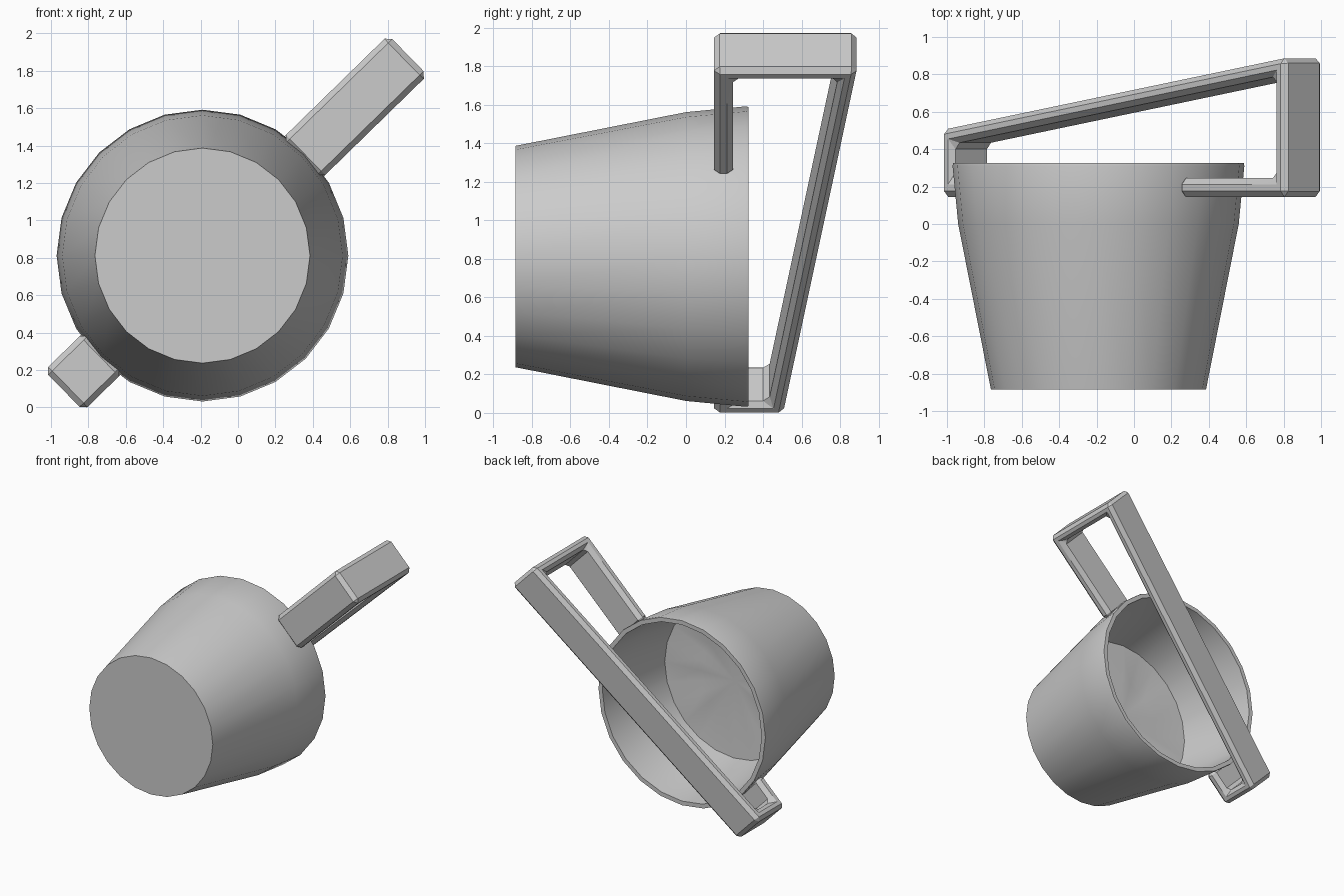
import bpy, bmesh, math, random
from mathutils import Vector

if "Cube" in bpy.data.objects:
    bpy.data.objects.remove(bpy.data.objects["Cube"])

random.seed(4)
CX, CZ = -0.19, 0.812          # bucket axis runs along y
ANG = math.radians(44.3)       # tilt of the handle about that axis
U = Vector((math.cos(ANG), 0, math.sin(ANG)))
W = Vector((-math.sin(ANG), 0, math.cos(ANG)))
CENTRE = Vector((CX, 0, CZ))
SIDES = 24

grey = bpy.data.materials.new("grey")
grey.diffuse_color = (0.6, 0.6, 0.6, 1)
grey.use_nodes = True
grey.node_tree.nodes["Principled BSDF"].inputs["Base Color"].default_value = grey.diffuse_color


def finish(name, bm, angle=40):
    bmesh.ops.recalc_face_normals(bm, faces=bm.faces)
    mesh = bpy.data.meshes.new(name)
    bm.to_mesh(mesh)
    bm.free()
    ob = bpy.data.objects.new(name, mesh)
    bpy.context.collection.objects.link(ob)
    mesh.materials.append(grey)
    bpy.ops.object.select_all(action='DESELECT')
    ob.select_set(True)
    bpy.context.view_layer.objects.active = ob
    bpy.ops.object.shade_smooth_by_angle(angle=math.radians(angle))
    return ob


def ring(bm, y, r, wobble=0.0):
    return [bm.verts.new((CX + r * math.cos(math.tau * i / SIDES),
                          y + random.uniform(-wobble, wobble),
                          CZ + r * math.sin(math.tau * i / SIDES)))
            for i in range(SIDES)]


def bridge(bm, a, b):
    for i in range(SIDES):
        j = (i + 1) % SIDES
        bm.faces.new((a[i], a[j], b[j], b[i]))


# bucket: one lathed shell, outer wall, rim, inner wall and both floors
bm = bmesh.new()
profile = [(-0.885, 0.575), (0.0, 0.75), (0.31, 0.78), (0.325, 0.777),
           (0.325, 0.742), (0.0, 0.712), (-0.82, 0.55)]
rings = [ring(bm, y, r) for y, r in profile]
for a, b in zip(rings, rings[1:]):
    bridge(bm, a, b)
bm.faces.new(rings[0])
bm.faces.new(rings[-1])
finish("bucket", bm)

# contents: slightly uneven surface part way down the bucket
bm = bmesh.new()
outer, inner = ring(bm, -0.36, 0.65), ring(bm, -0.38, 0.33, 0.015)
bridge(bm, outer, inner)
mid = bm.verts.new((CX, -0.38, CZ))
for i in range(SIDES):
    bm.faces.new((inner[i], inner[(i + 1) % SIDES], mid))
finish("bucket_contents", bm)

# handle: slanted loop outline (along tilt, depth) given a width and bevelled
outer_line = [(0.74, 0.145), (1.535, 0.145), (1.535, 0.89),
              (-1.035, 0.505), (-1.035, 0.145), (-0.74, 0.145)]
inner_line = [(0.74, 0.245), (1.45, 0.245), (1.45, 0.79),
              (-0.95, 0.43), (-0.95, 0.245), (-0.74, 0.245)]
bm = bmesh.new()
sections = []
for (uo, yo), (ui, yi) in zip(outer_line, inner_line):
    sections.append([bm.verts.new(CENTRE + U * u + W * w + Vector((0, y, 0)))
                     for u, y, w in ((uo, yo, -0.15), (uo, yo, 0.15),
                                     (ui, yi, 0.15), (ui, yi, -0.15))])
for a, b in zip(sections, sections[1:]):
    for i in range(4):
        j = (i + 1) % 4
        bm.faces.new((a[i], a[j], b[j], b[i]))
bm.faces.new(sections[0])
bm.faces.new(sections[-1])
handle = finish("handle", bm, 30)
bevel = handle.modifiers.new("bevel", 'BEVEL')
bevel.width = 0.03
bevel.segments = 1
bevel.limit_method = 'ANGLE'
bpy.ops.object.modifier_apply(modifier="bevel")
bpy.ops.object.shade_smooth_by_angle(angle=math.radians(30))
